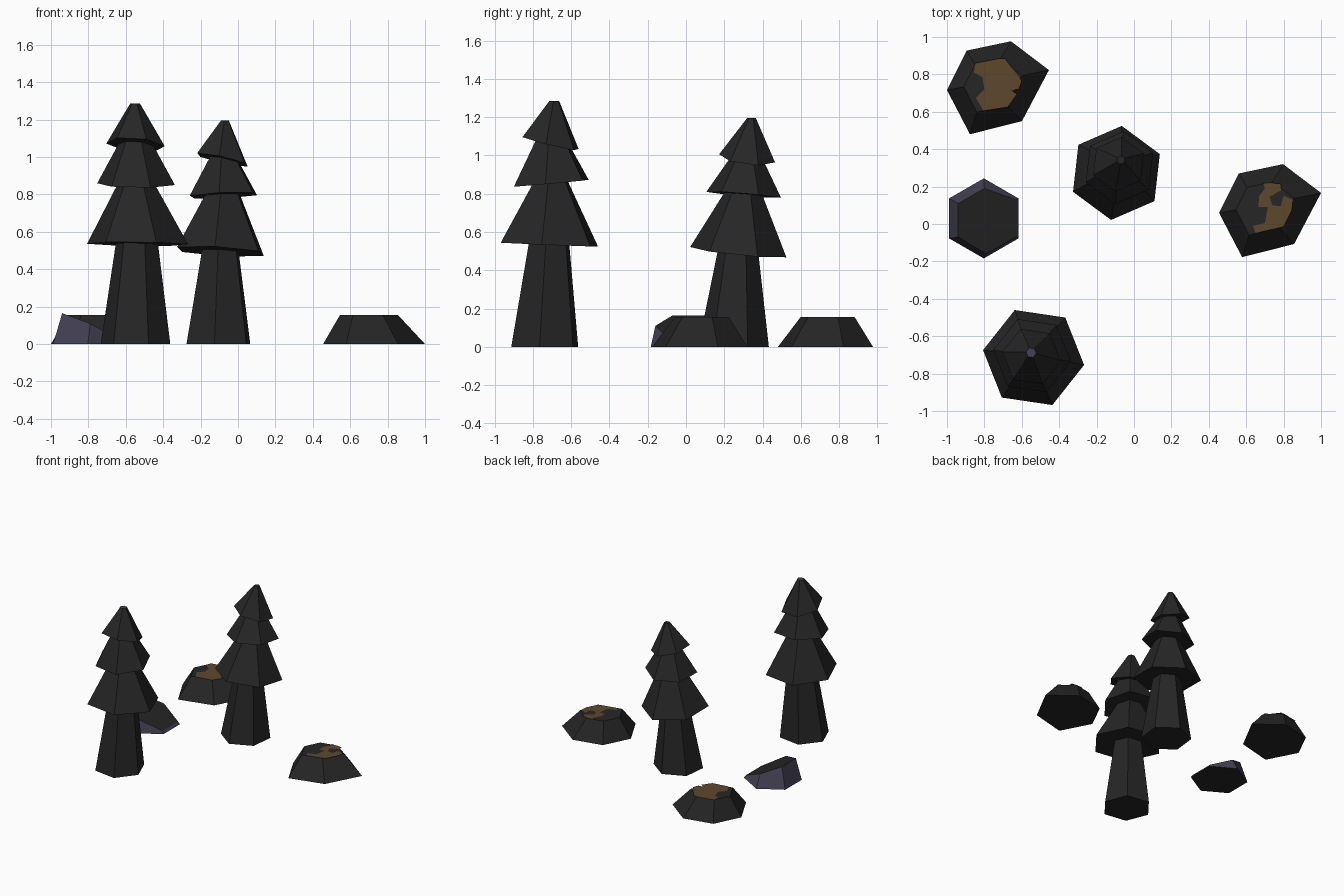
import bpy, math
from math import cos, sin, radians


def mat(name, rgb):
    m = bpy.data.materials.new(name)
    m.diffuse_color = (*rgb, 1)
    return m


DARK = mat("charcoal", (0.019, 0.019, 0.019))
SLATE = mat("slate purple", (0.058, 0.054, 0.088))
BROWN = mat("earth brown", (0.11, 0.064, 0.027))


def make(name, verts, faces, mats=(DARK,), slots=None):
    me = bpy.data.meshes.new(name)
    me.from_pydata(verts, [], faces)
    for m in mats:
        me.materials.append(m)
    if slots:
        for p, s in zip(me.polygons, slots):
            p.material_index = s
    ob = bpy.data.objects.new(name, me)
    bpy.context.collection.objects.link(ob)
    return ob


def loft(name, low, high, mats=(DARK,), top=0, side=0, bottom=0):
    """Closed solid between two rings of equal length."""
    n = len(low)
    faces = [(i, (i + 1) % n, n + (i + 1) % n, n + i) for i in range(n)]
    faces += [tuple(reversed(range(n))), tuple(range(n, 2 * n))]
    return make(name, low + high, faces, mats, [side] * n + [bottom, top])


def ring(c, r, phase, slope=(0, 0)):
    """Six-sided ring about c, tilted by slope."""
    pts = []
    for i in range(6):
        a = radians(phase + 60 * i)
        dx, dy = r * cos(a), r * sin(a)
        pts.append((c[0] + dx, c[1] + dy, c[2] + slope[0] * dx + slope[1] * dy))
    return pts


def tree(name, phase, trunk, tiers, cap_slot):
    (c0, r0), (c1, r1) = trunk
    loft(name + "_trunk", ring(c0, r0, phase), ring(c1, r1, phase))
    for k, (c, r, slope, ct, rt) in enumerate(tiers):
        last = k == len(tiers) - 1
        loft(f"{name}_tier_{k + 1}", ring(c, r, phase, slope), ring(ct, rt, phase),
             (DARK, SLATE), top=cap_slot if last else 0)


# Two leaning trees, each a tapered trunk and three skirts
tree("front_tree", -8.4,
     [((-0.548, -0.738, 0), 0.188), ((-0.54, -0.714, 0.58), 0.108)],
     [((-0.537, -0.714, 0.535), 0.273, (-0.01, -0.04), (-0.545, -0.705, 0.87), 0.092),
      ((-0.545, -0.704, 0.855), 0.21, (-0.01, 0.09), (-0.548, -0.705, 1.11), 0.07),
      ((-0.548, -0.708, 1.065), 0.158, (-0.08, -0.24), (-0.55, -0.688, 1.285), 0.027)], 1)
tree("back_tree", 23.5,
     [((-0.105, 0.248, 0), 0.186), ((-0.094, 0.273, 0.54), 0.1)],
     [((-0.094, 0.273, 0.495), 0.253, (-0.06, -0.1), (-0.08, 0.3, 0.83), 0.085),
      ((-0.078, 0.301, 0.795), 0.196, (0.04, -0.08), (-0.08, 0.318, 1.02), 0.065),
      ((-0.083, 0.319, 0.985), 0.147, (-0.22, -0.12), (-0.07, 0.342, 1.195), 0.023)], 0)

# Two matching boulders with brown patches on their flat tops
BASE = [(0.455, 0.059), (0.578, -0.177), (0.856, -0.107),
        (1.0, 0.166), (0.797, 0.32), (0.56, 0.27)]


def boulder(name, ox, oy, patch):
    low = [(x + ox, y + oy, 0) for x, y in BASE]
    high = [(0.70 + 0.57 * (x - 0.727) + ox, 0.083 + 0.57 * (y - 0.072) + oy, 0.155)
            for x, y in BASE]
    loft(name, low, high)
    pts = [(x, y, 0.157) for x, y in reversed(patch)]
    make(name + "_patch", pts, [tuple(range(len(pts)))], (BROWN,))


boulder("right_boulder", 0, 0,
        [(0.69, 0.22), (0.785, 0.215), (0.785, 0.18), (0.725, 0.145), (0.74, 0.1),
         (0.785, 0.095), (0.80, 0.15), (0.85, 0.13), (0.845, 0.075), (0.80, -0.015),
         (0.65, -0.048), (0.635, -0.01), (0.70, 0.005), (0.715, 0.09), (0.665, 0.09),
         (0.67, 0.15), (0.70, 0.19)])
boulder("back_boulder", -1.455, 0.657,
        [(-0.85, 0.86), (-0.72, 0.885), (-0.69, 0.885), (-0.60, 0.765), (-0.615, 0.72),
         (-0.66, 0.715), (-0.625, 0.695), (-0.675, 0.625), (-0.805, 0.605),
         (-0.845, 0.675), (-0.80, 0.72), (-0.81, 0.785), (-0.855, 0.81)])

# Slate wedge rock, high on the left and falling to the right
loft("wedge_rock",
     ring((-0.803, 0.03, 0), 0.214, 90),
     [(-0.80, 0.19, 0.10), (-0.94, 0.11, 0.165), (-0.94, -0.07, 0.165),
      (-0.79, -0.16, 0.11), (-0.63, -0.07, 0.02), (-0.63, 0.13, 0.02)],
     (DARK, SLATE), top=0, side=1)
